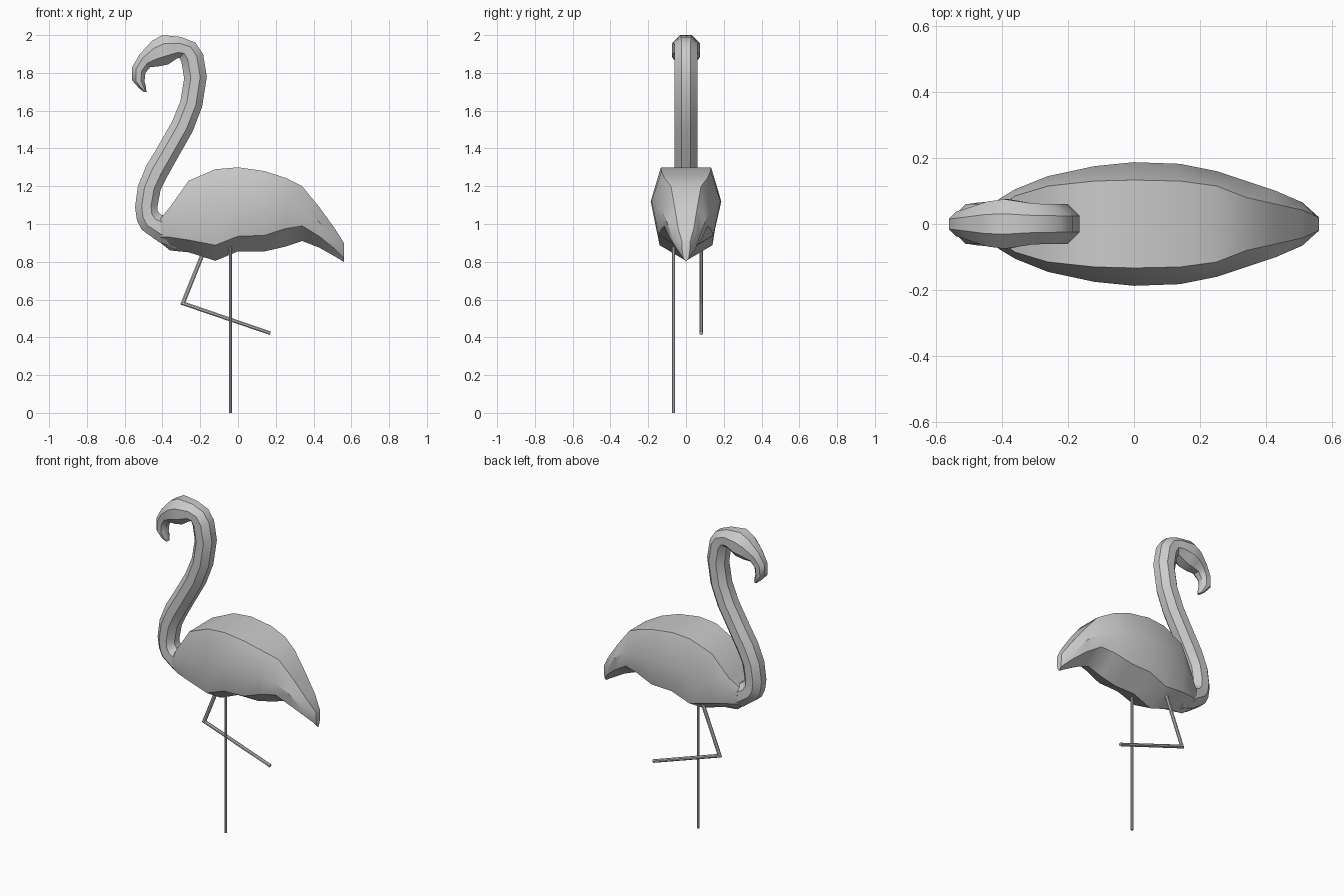
import bpy, bmesh
from math import cos, sin, tau


def loft(name, rings, angle=0.6):
    """Skin a list of equal-length point rings and cap both ends."""
    bm = bmesh.new()
    loops = [[bm.verts.new(p) for p in r] for r in rings]
    n = len(rings[0])
    for a, b in zip(loops, loops[1:]):
        for i in range(n):
            j = (i + 1) % n
            bm.faces.new((a[i], a[j], b[j], b[i]))
    bm.faces.new(loops[0])
    bm.faces.new(loops[-1])
    bmesh.ops.recalc_face_normals(bm, faces=bm.faces[:])
    me = bpy.data.meshes.new(name)
    bm.to_mesh(me)
    bm.free()
    ob = bpy.data.objects.new(name, me)
    bpy.context.collection.objects.link(ob)
    bpy.ops.object.select_all(action='DESELECT')
    bpy.context.view_layer.objects.active = ob
    ob.select_set(True)
    bpy.ops.object.shade_smooth_by_angle(angle=angle)
    return ob


def oval(xa, za, xb, zb, w, y=0, sides=8):
    """Oval ring spanning two points of the side profile, half-width w in y."""
    k = 1 / cos(tau / sides / 2)
    ring = []
    for i in range(sides):
        t = tau * (i + 0.5) / sides
        c, s = cos(t) * k / 2, sin(t) * k
        ring.append(((xa + xb) / 2 + (xb - xa) * c, y + w * s,
                     (za + zb) / 2 + (zb - za) * c))
    return ring


# Body: x, then half-width and height of top edge, flank, lower edge; keel height
sections = [
    (-.41, .05, 1.03, .075, .99, .06, .93, .90),
    (-.36, .085, 1.09, .105, 1.02, .09, .93, .86),
    (-.26, .115, 1.23, .145, 1.06, .115, .915, .85),
    (-.12, .13, 1.29, .175, 1.10, .14, .888, .805),
    (0, .133, 1.30, .187, 1.12, .145, .935, .855),
    (.14, .13, 1.28, .182, 1.12, .145, .94, .855),
    (.25, .115, 1.245, .16, 1.09, .13, .975, .88),
    (.34, .08, 1.20, .13, 1.08, .115, .99, .91),
    (.43, .06, 1.09, .10, 1.01, .09, .935, .875),
    (.51, .042, .98, .065, .91, .05, .87, .83),
    (.56, .02, .90, .02, .86, .015, .82, .80),
]
rings = []
for x, wt, zt, wm, zm, wl, zl, zb in sections:
    half = [(wt, zt), (wm, zm), (wl, zl)]
    rings.append([(x, w, z) for w, z in half] + [(x, 0, zb)]
                 + [(x, -w, z) for w, z in reversed(half)])
loft("body", rings)

# Neck: front point, back point, half-width
neck = [
    (-.33, .87, -.32, 1.03, .07), (-.42, .905, -.38, 1.045, .07),
    (-.51, .97, -.41, 1.05, .064), (-.535, 1.02, -.425, 1.07, .06),
    (-.545, 1.09, -.425, 1.10, .06), (-.53, 1.20, -.41, 1.18, .06),
    (-.485, 1.31, -.375, 1.25, .06), (-.43, 1.40, -.325, 1.34, .06),
    (-.35, 1.54, -.24, 1.49, .06), (-.305, 1.65, -.19, 1.62, .06),
    (-.285, 1.77, -.165, 1.78, .06), (-.30, 1.86, -.185, 1.90, .06),
    (-.31, 1.88, -.225, 1.96, .06), (-.325, 1.875, -.30, 1.99, .062),
]
# Head and hooked beak: lower point, upper point, half-width
head = [
    (-.37, 1.845, -.40, 2.0, .075), (-.42, 1.835, -.455, 1.97, .068),
    (-.465, 1.83, -.52, 1.90, .048), (-.49, 1.80, -.56, 1.83, .037),
    (-.495, 1.755, -.56, 1.76, .035), (-.487, 1.725, -.525, 1.72, .03),
    (-.485, 1.70, -.50, 1.70, .015),
]
loft("neck_and_head", [oval(*p) for p in neck + head], 0.7)

# Legs: one straight, one folded
loft("standing_leg", [oval(-.048, z, -.032, z, .008, -.065) for z in (0, .92)])
folded = [(-.175, .90, -.155, .892, .009), (-.306, .574, -.278, .586, .009),
          (.168, .413, .174, .431, .009)]
loft("folded_leg", [oval(*p, y=.08) for p in folded])
